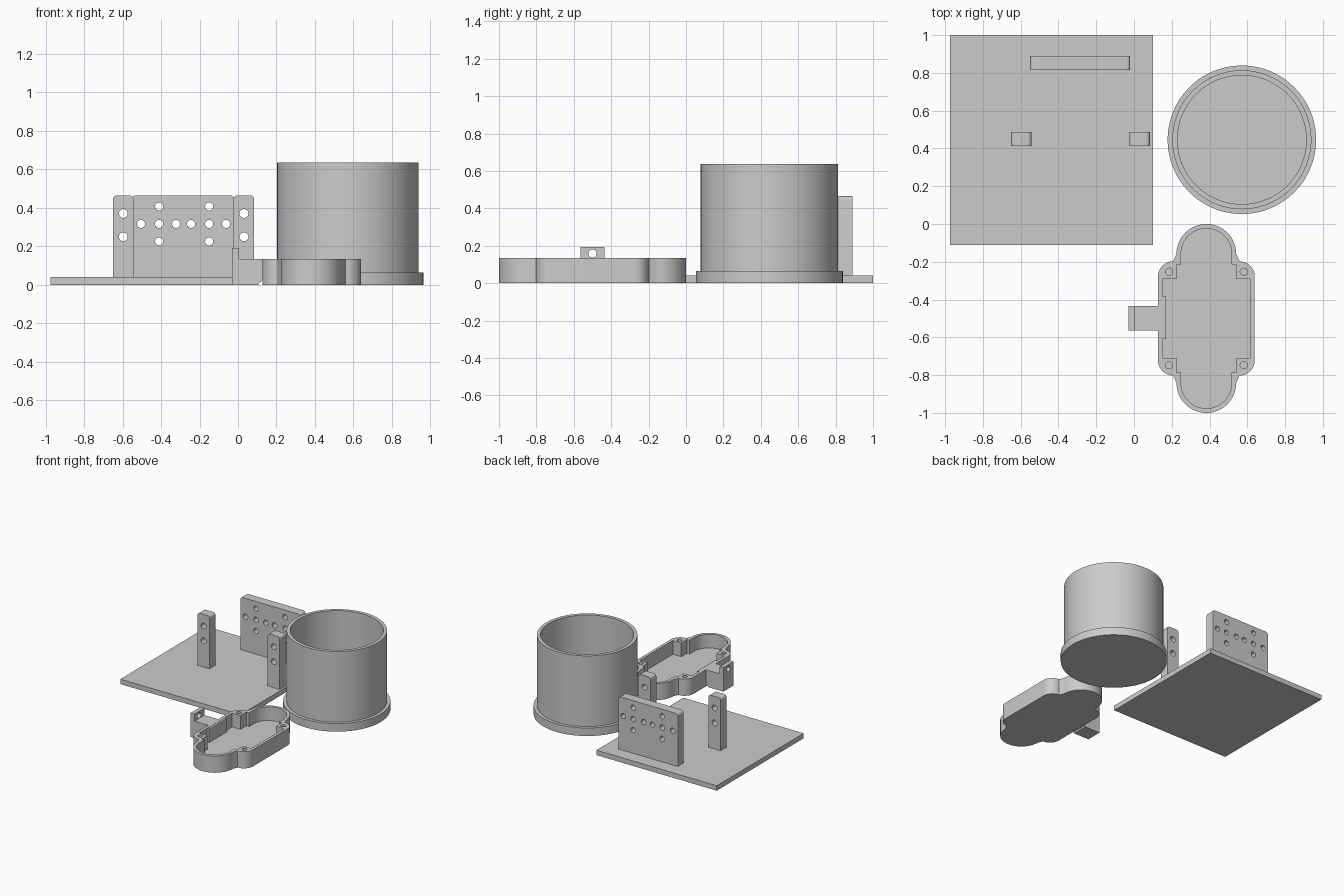
import bpy, bmesh, math
from mathutils import Matrix

if "Cube" in bpy.data.objects:
    bpy.data.objects.remove(bpy.data.objects["Cube"])

grey = bpy.data.materials.new("plain_grey")
grey.diffuse_color = (0.6, 0.6, 0.6, 1)
grey.use_nodes = True
grey.node_tree.nodes["Principled BSDF"].inputs["Base Color"].default_value = grey.diffuse_color


def finish(name, bm):
    bmesh.ops.remove_doubles(bm, verts=bm.verts, dist=1e-5)
    bmesh.ops.recalc_face_normals(bm, faces=bm.faces)
    me = bpy.data.meshes.new(name)
    bm.to_mesh(me)
    bm.free()
    me.materials.append(grey)
    ob = bpy.data.objects.new(name, me)
    bpy.context.collection.objects.link(ob)
    bpy.ops.object.select_all(action='DESELECT')
    ob.select_set(True)
    bpy.context.view_layer.objects.active = ob
    bpy.ops.object.shade_smooth_by_angle(angle=math.radians(30))
    return ob


def arc(cx, cy, r, a0, a1, n):
    return [(cx + r * math.cos(math.radians(a0 + (a1 - a0) * i / n)),
             cy + r * math.sin(math.radians(a0 + (a1 - a0) * i / n))) for i in range(n + 1)]


def hole(cx, cy, r=0.021):
    return arc(cx, cy, r, 0, 360, 24)[:-1]


def rounded_top(x0, x1, z0, z1, r=0.02):
    return [(x0, z0), (x1, z0)] + arc(x1 - r, z1 - r, r, 0, 90, 6) + arc(x0 + r, z1 - r, r, 90, 180, 6)


def prism(name, loops, lo, hi, axis='Z'):
    """Extrude an outline with holes from lo to hi along an axis."""
    cu = bpy.data.curves.new("outline", 'CURVE')
    cu.dimensions = '2D'
    cu.fill_mode = 'BOTH'
    cu.extrude = (hi - lo) / 2
    for pts in loops:
        sp = cu.splines.new('POLY')
        sp.points.add(len(pts) - 1)
        for p, (u, v) in zip(sp.points, pts):
            p.co = (u, v, 0, 1)
        sp.use_cyclic_u = True
    tmp = bpy.data.objects.new("outline", cu)
    bpy.context.collection.objects.link(tmp)
    bpy.context.view_layer.update()
    me = bpy.data.meshes.new_from_object(tmp.evaluated_get(bpy.context.evaluated_depsgraph_get()))
    bm = bmesh.new()
    bm.from_mesh(me)
    bpy.data.objects.remove(tmp)
    bpy.data.curves.remove(cu)
    bpy.data.meshes.remove(me)
    m = (lo + hi) / 2
    rows = {'Z': ((1, 0, 0, 0), (0, 1, 0, 0), (0, 0, 1, m)),
            'Y': ((1, 0, 0, 0), (0, 0, 1, m), (0, 1, 0, 0)),
            'X': ((0, 0, 1, m), (1, 0, 0, 0), (0, 1, 0, 0))}[axis]
    bm.transform(Matrix(rows + ((0, 0, 0, 1),)))
    return finish(name, bm)


def rect(x0, x1, y0, y1):
    return [(x0, y0), (x1, y0), (x1, y1), (x0, y1)]


# Base plate with drilled upright panel and two posts
prism("base_plate", [rect(-0.975, 0.10, -0.11, 1.0)], 0, 0.04)
panel_holes = [hole(x, 0.317) for x in (-0.504, -0.41, -0.322, -0.244, -0.15, -0.062)]
panel_holes += [hole(x, z) for x in (-0.41, -0.15) for z in (0.226, 0.408)]
prism("back_panel", [rounded_top(-0.55, -0.02, 0.04, 0.465)] + panel_holes, 0.815, 0.89, 'Y')
for side, x0 in (("left", -0.65), ("right", -0.023)):
    prism(side + "_post", [rounded_top(x0, x0 + 0.107, 0.04, 0.465)]
          + [hole(x0 + 0.054, z, 0.023) for z in (0.25, 0.371)], 0.412, 0.487, 'Y')

# Round cup with a flange at its foot
bm = bmesh.new()
profile = [(0, 0), (0.393, 0), (0.393, 0.065), (0.368, 0.065), (0.368, 0.636),
           (0.341, 0.636), (0.341, 0.04), (0, 0.04)]
vs = [bm.verts.new((0.571 + r, 0.446, z)) for r, z in profile]
es = [bm.edges.new(p) for p in zip(vs, vs[1:])]
bmesh.ops.spin(bm, geom=vs + es, cent=(0.571, 0.446, 0), axis=(0, 0, 1),
               angle=2 * math.pi, steps=96)
finish("cup", bm)

# Tray with rounded ends and screw bosses in its corners
CX, CY = 0.383, -0.5


def mirror_quarter(q):
    full = (q + [(-x, y) for x, y in reversed(q)] + [(-x, -y) for x, y in q]
            + [(x, -y) for x, y in reversed(q)])
    out = []
    for p in full:
        if not out or math.dist(p, out[-1]) > 1e-4:
            out.append(p)
    return [(CX + x, CY + y) for x, y in out]


outer = mirror_quarter(arc(0.176, 0.222, 0.08, 0, 90, 10) + arc(0, 0.342, 0.158, 0, 90, 20))
inner = mirror_quarter([(0.232, 0.21), (0.158, 0.21), (0.158, 0.285), (0.134, 0.285)]
                       + arc(0, 0.342, 0.134, 0, 90, 20))
screws = [hole(CX + sx * 0.198, CY + sy * 0.247, 0.019) for sx in (-1, 1) for sy in (-1, 1)]
prism("tray_floor", [outer], 0, 0.024)
prism("tray_wall", [outer, inner] + screws, 0.024, 0.135)
prism("tray_rib", [rect(0.148, 0.169, -0.61, -0.385)], 0.02, 0.133)

# Side bracket with a drilled tab
prism("bracket_arm", [[(0.0, 0), (0.105, 0), (0.13, 0.03), (0.13, 0.135), (0.0, 0.135)]],
      -0.563, -0.435, 'Y')
prism("bracket_tab", [rect(-0.563, -0.435, 0, 0.193), hole(-0.5, 0.158, 0.022)],
      -0.03, 0.004, 'X')
